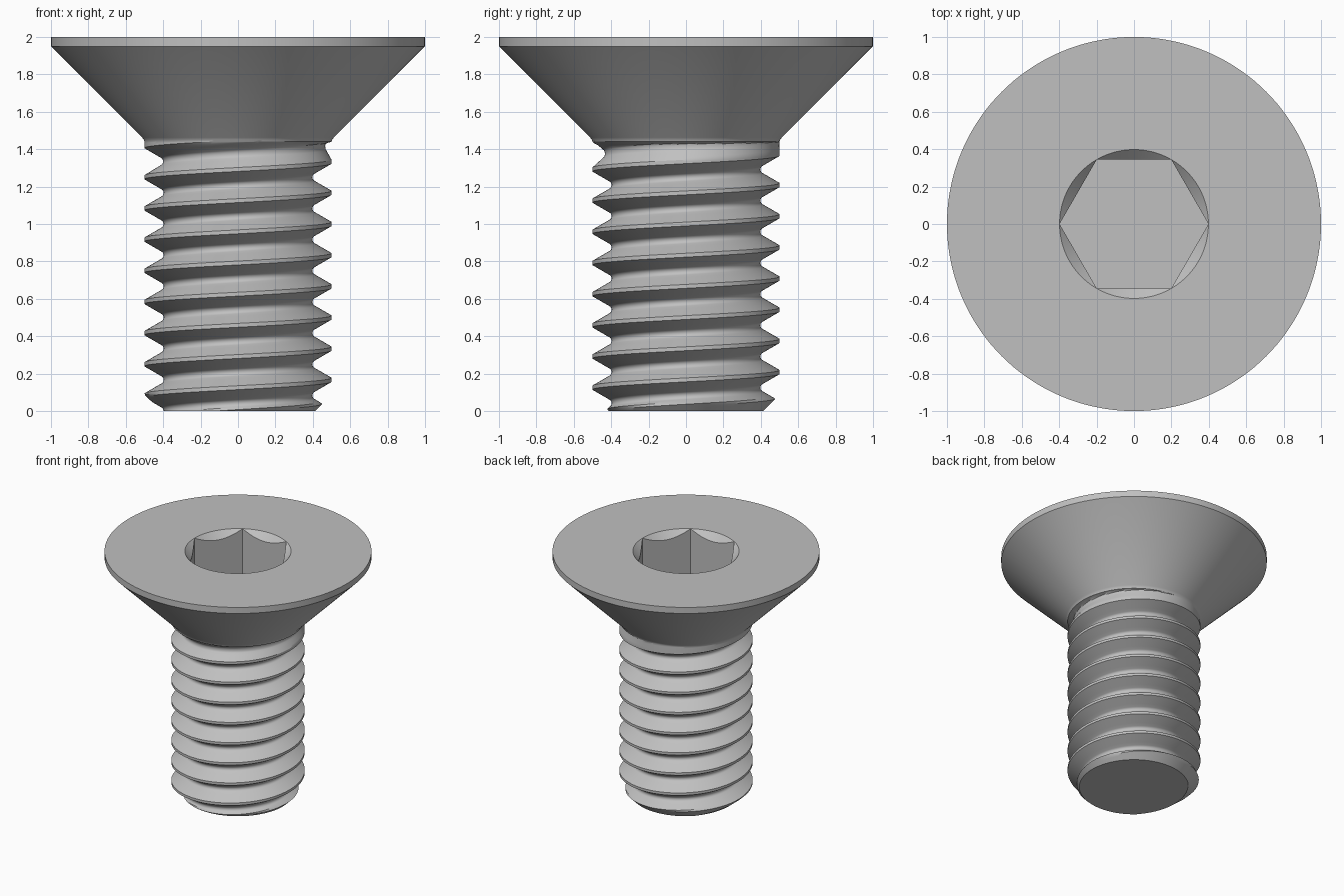
import bpy, bmesh
from math import pi, cos, sin, sqrt, tan, floor, radians

if "Cube" in bpy.data.objects:
    bpy.data.objects.remove(bpy.data.objects["Cube"])

SIDES = 144
PITCH = 1 / 6
MAJOR = 0.5                       # crest radius of the thread
CREST = PITCH / 16                # half width of the crest flat
ROOT = 0.024                      # radius of the rounded thread root
NECK = 1.44                       # height where the shank meets the head
SOCKET = 0.398                    # corner radius of the hex socket
FLOOR = 1.6                       # height of the socket floor


def groove_depth(offset):
    """Depth of the thread form at an axial distance from the crest."""
    d = min(offset, PITCH - offset)
    if d <= CREST:
        return 0
    from_root = PITCH / 2 - d
    if from_root < ROOT * sin(pi / 3):
        sharp = (PITCH / 2 - CREST) * tan(pi / 3)
        return sharp - 2 * ROOT + sqrt(ROOT ** 2 - from_root ** 2)
    return (d - CREST) * tan(pi / 3)


def shank_radius(angle, z):
    """Right-handed thread with a run-out at the neck and a chamfered tip."""
    lead = PITCH * angle / (2 * pi)
    turn = floor((z - lead) / PITCH + 1e-6)
    offset = max(0, z - lead - turn * PITCH)
    centre = lead + (turn + 0.5) * PITCH
    fade = max(0, min(1, (1.46 - centre) / 0.13, (NECK - z) / 0.03))
    return min(MAJOR - groove_depth(offset) * fade, 0.412 + z)


def hex_radius(angle):
    return SOCKET * cos(pi / 6) / cos(angle % (pi / 3) - pi / 6)


def circle(r, z):
    return lambda a: (r, z)


def thread_row(turn, offset):
    def row(a):
        z = max(0, min(NECK, PITCH * (turn + a / (2 * pi)) + offset))
        return shank_radius(a, z), z
    return row


# Axial sample points over one thread turn: crest, flank, rounded root, flank
tangent = PITCH / 2 - ROOT * sin(pi / 3)
half = [0, CREST]
half += [CREST + (tangent - CREST) * i / 4 for i in range(1, 5)]
half += [PITCH / 2 - ROOT * sin(pi / 3 * i / 4) for i in (3, 2, 1)]
offsets = half + [PITCH / 2] + [PITCH - d for d in reversed(half[1:])]

# Tip and threaded shank
rows = [circle(0, 0)]
rows += [thread_row(turn, d) for turn in range(-1, 10) for d in offsets]

# Neck fillet, conical head and flat top
rows += [circle(MAJOR, NECK), circle(0.504, 1.451), circle(0.512, 1.462),
         circle(1, 1.95), circle(1, 2), circle(SOCKET, 2)]

# Hex socket with a conical lead-in
rows += [lambda a: (hex_radius(a), 2 - SOCKET + hex_radius(a)),
         lambda a: (hex_radius(a), FLOOR),
         circle(0, FLOOR)]

# Skin the rows into one closed solid
bm = bmesh.new()
grid = []
for row in rows:
    ring = []
    for i in range(SIDES + 1):
        a = 2 * pi * i / SIDES
        r, z = row(a)
        ring.append(bm.verts.new((r * cos(a), r * sin(a), z)))
    grid.append(ring)
for low, high in zip(grid, grid[1:]):
    for i in range(SIDES):
        bm.faces.new((low[i], low[i + 1], high[i + 1], high[i]))
bmesh.ops.remove_doubles(bm, verts=bm.verts, dist=1e-5)
bmesh.ops.recalc_face_normals(bm, faces=bm.faces)
mesh = bpy.data.meshes.new("countersunk_screw")
bm.to_mesh(mesh)
bm.free()

screw = bpy.data.objects.new("countersunk_screw", mesh)
bpy.context.collection.objects.link(screw)

# Plain steel
steel = bpy.data.materials.new("grey_steel")
steel.use_nodes = True
colour = (0.53, 0.53, 0.53, 1)
steel.diffuse_color = colour
steel.node_tree.nodes["Principled BSDF"].inputs["Base Color"].default_value = colour
mesh.materials.append(steel)

bpy.ops.object.select_all(action="DESELECT")
screw.select_set(True)
bpy.context.view_layer.objects.active = screw
bpy.ops.object.shade_smooth_by_angle(angle=radians(30))
